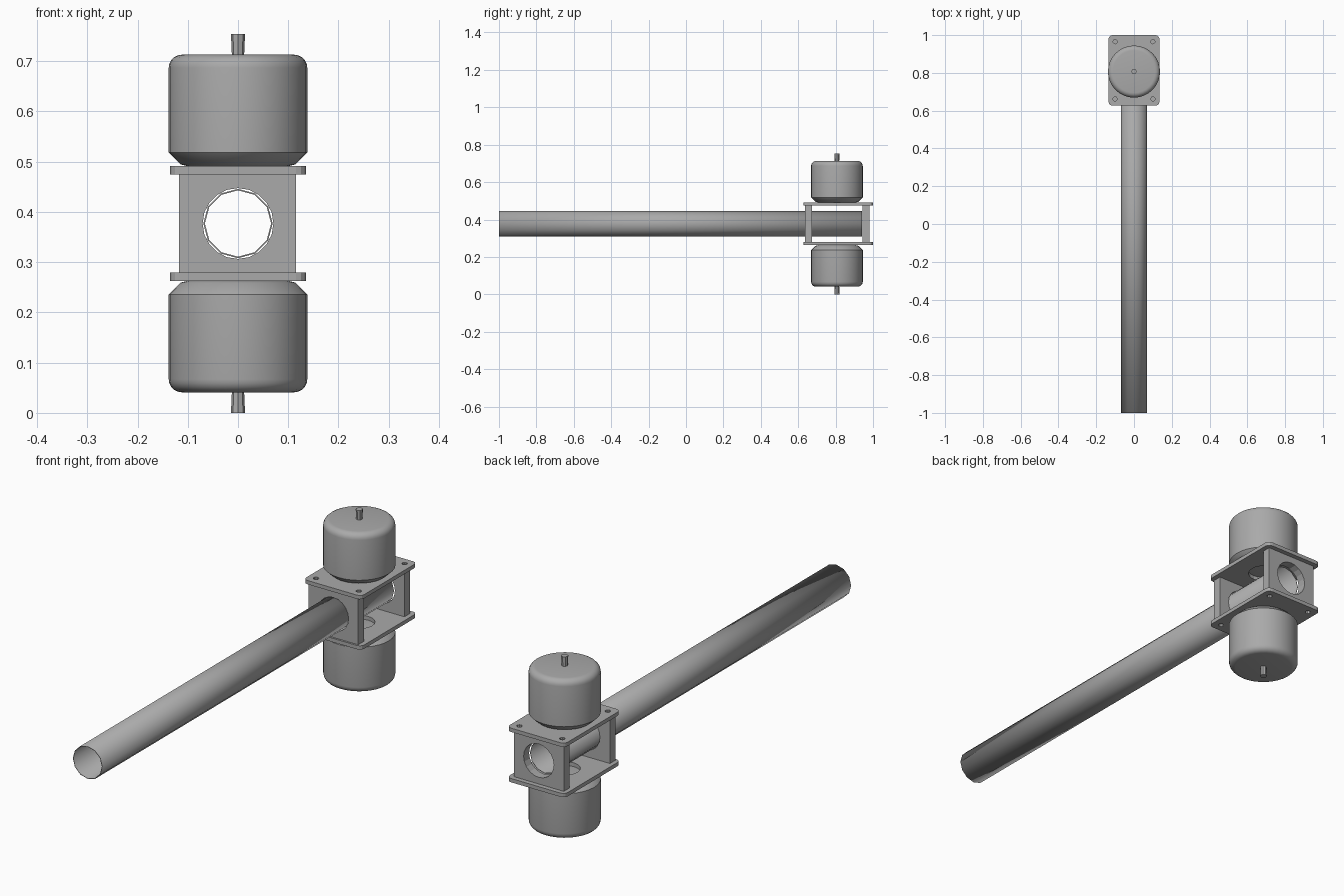
import bpy, bmesh, math
from mathutils import Matrix, Vector

cube = bpy.data.objects.get("Cube")
if cube:
    bpy.data.objects.remove(cube, do_unlink=True)

MID_Z = 0.377     # height of the tube axis
MOTOR_Y = 0.807   # motor axis

grey = bpy.data.materials.new("plain_grey")
grey.use_nodes = True
grey.diffuse_color = (0.4, 0.4, 0.4, 1)
grey.node_tree.nodes["Principled BSDF"].inputs["Base Color"].default_value = (0.4, 0.4, 0.4, 1)


def finish(name, bm, smooth=None):
    bmesh.ops.recalc_face_normals(bm, faces=bm.faces)
    mesh = bpy.data.meshes.new(name)
    bm.to_mesh(mesh)
    bm.free()
    mesh.materials.append(grey)
    ob = bpy.data.objects.new(name, mesh)
    bpy.context.collection.objects.link(ob)
    bpy.ops.object.select_all(action='DESELECT')
    ob.select_set(True)
    bpy.context.view_layer.objects.active = ob
    if smooth:
        bpy.ops.object.shade_smooth_by_angle(angle=math.radians(smooth))
    return ob


def lathe(name, profile, y, segments, smooth):
    """Spin an (r, z) profile around a vertical axis."""
    bm = bmesh.new()
    verts = [bm.verts.new((r, 0, z)) for r, z in profile]
    edges = [bm.edges.new(pair) for pair in zip(verts, verts[1:])]
    bmesh.ops.spin(bm, geom=verts + edges, cent=(0, 0, 0), axis=(0, 0, 1),
                   angle=math.tau, steps=segments)
    bmesh.ops.remove_doubles(bm, verts=bm.verts, dist=1e-5)
    bmesh.ops.translate(bm, verts=bm.verts, vec=(0, y, 0))
    return finish(name, bm, smooth)


def block(name, lo, hi, corner=0):
    """Box between two corners, with optional rounded vertical edges."""
    lo, hi = Vector(lo), Vector(hi)
    bm = bmesh.new()
    bmesh.ops.create_cube(bm, size=1)
    bmesh.ops.scale(bm, verts=bm.verts, vec=hi - lo)
    bmesh.ops.translate(bm, verts=bm.verts, vec=(lo + hi) / 2)
    if corner:
        upright = [e for e in bm.edges
                   if abs(e.verts[0].co.z - e.verts[1].co.z) > 1e-4]
        bmesh.ops.bevel(bm, geom=upright, offset=corner, segments=3,
                        profile=0.5, affect='EDGES')
    return finish(name, bm)


def drill(ob, centre, radius, axis, segments):
    """Cut a round hole through a part."""
    bm = bmesh.new()
    turn = Matrix.Rotation(math.pi / 2, 4, 'X') if axis == 'Y' else Matrix()
    bmesh.ops.create_cone(bm, cap_ends=True, segments=segments, radius1=radius,
                          radius2=radius, depth=0.1,
                          matrix=Matrix.Translation(centre) @ turn)
    cutter = finish("hole_cutter", bm)
    cutter.hide_render = True
    mod = ob.modifiers.new("hole", 'BOOLEAN')
    mod.operation = 'DIFFERENCE'
    mod.solver = 'EXACT'
    mod.object = cutter
    bpy.context.view_layer.objects.active = ob
    bpy.ops.object.modifier_apply(modifier=mod.name)
    bpy.data.objects.remove(cutter, do_unlink=True)


# Long open tube
bm = bmesh.new()
bmesh.ops.create_cone(bm, cap_ends=False, segments=12, radius1=0.069,
                      radius2=0.069, depth=1.94,
                      matrix=Matrix.Translation((0, -0.03, MID_Z))
                      @ Matrix.Rotation(math.pi / 2, 4, 'X'))
tube = finish("tube", bm, 35)
wall = tube.modifiers.new("wall", 'SOLIDIFY')
wall.thickness = 0.003
wall.offset = -1

# Upright walls holding the tube
for name, y0, y1 in (("front_wall", 0.635, 0.673), ("back_wall", 0.943, 0.98)):
    part = block(name, (-0.117, y0, 0.278), (0.115, y1, 0.476))
    drill(part, (0, (y0 + y1) / 2, MID_Z), 0.0705, 'Y', 20)

# Mirrored halves: mounting plate, motor and shaft
for label, s in (("top", 1), ("bottom", -1)):
    def z(h):
        return MID_Z + s * h

    low, high = sorted((z(0.098), z(0.114)))
    plate = block(label + "_plate", (-0.135, 0.627, low), (0.135, 1, high), 0.02)
    mid = (low + high) / 2
    drill(plate, (0, MOTOR_Y, mid), 0.06, 'Z', 20)
    for x in (-0.1, 0.1):
        for y in (0.662, 0.965):
            drill(plate, (x, y, mid), 0.011, 'Z', 10)

    # Motor can with a chamfered base and a rounded outer rim
    rim = [(0.112 + 0.026 * math.cos(a), z(0.31 + 0.026 * math.sin(a)))
           for a in (math.pi / 2 * i / 5 for i in range(6))]
    base = [(0, z(0.114)), (0.1, z(0.114)), (0.115, z(0.118)), (0.138, z(0.141))]
    lathe(label + "_motor", base + rim + [(0, z(0.336))], MOTOR_Y, 32, 35)
    lathe(label + "_shaft",
          [(0, z(0.33)), (0.012, z(0.33)), (0.014, z(0.377)), (0, z(0.377))],
          MOTOR_Y, 8, 30)
